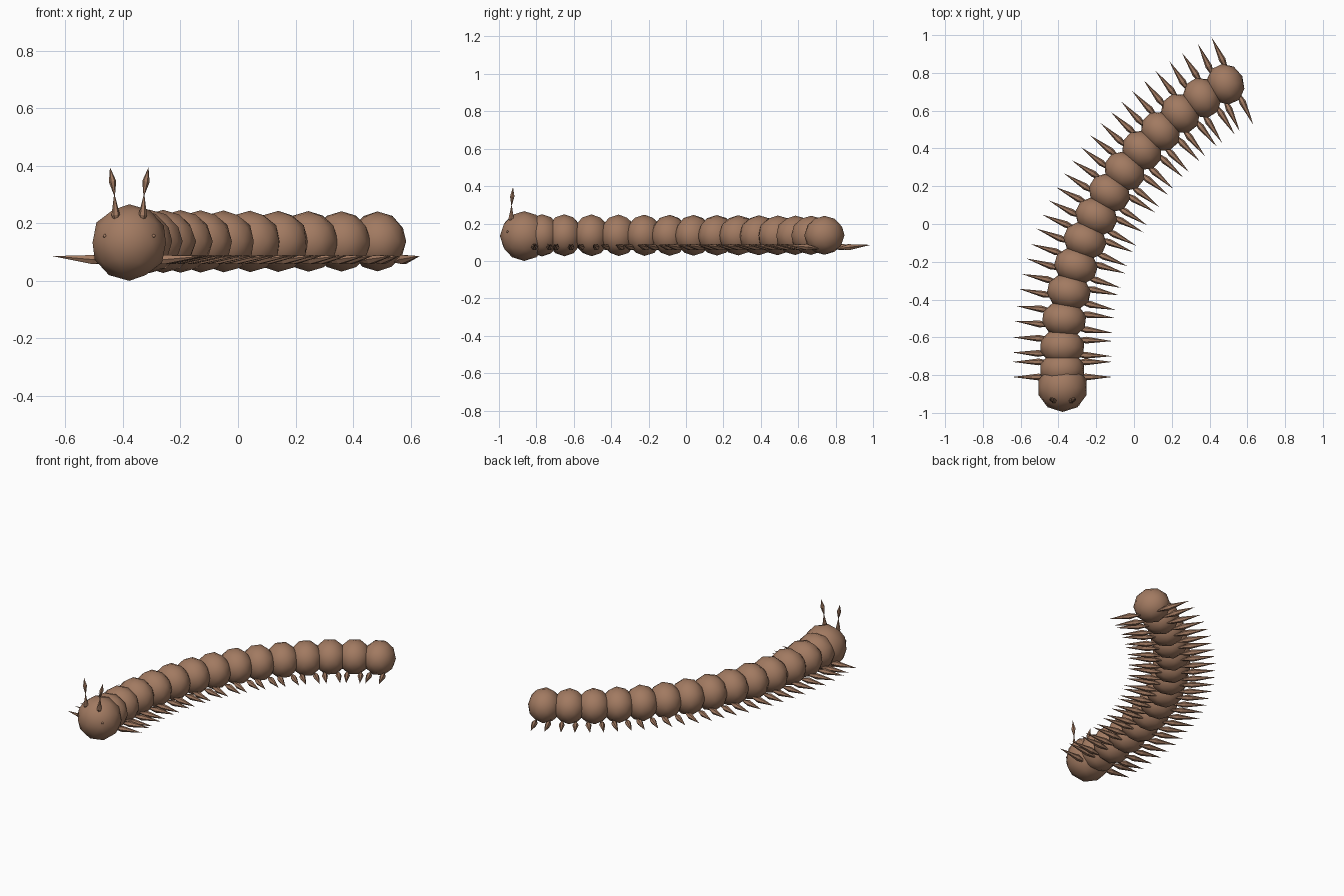
import bpy, bmesh, math
from mathutils import Vector, Matrix

if "Cube" in bpy.data.objects:
    bpy.data.objects.remove(bpy.data.objects["Cube"])

brown = bpy.data.materials.new("warm brown")
brown.diffuse_color = (0.36, 0.195, 0.12, 1)
brown.use_nodes = True
brown.node_tree.nodes["Principled BSDF"].inputs["Base Color"].default_value = brown.diffuse_color


def finish(bm, name, smooth=True):
    bmesh.ops.recalc_face_normals(bm, faces=bm.faces)
    me = bpy.data.meshes.new(name)
    bm.to_mesh(me)
    bm.free()
    me.materials.append(brown)
    for p in me.polygons:
        p.use_smooth = smooth
    ob = bpy.data.objects.new(name, me)
    bpy.context.collection.objects.link(ob)
    return ob


def ball(name, centre, radii, angle=0.0, sub=2):
    bm = bmesh.new()
    m = (Matrix.Translation(centre) @ Matrix.Rotation(angle, 4, 'Z')
         @ Matrix.Diagonal((*radii, 1)))
    bmesh.ops.create_icosphere(bm, subdivisions=sub, radius=1, matrix=m)
    return finish(bm, name)


def spindle(bm, a, mid, b, r, sides=6):
    """Double-ended spike from a to b, widest at mid."""
    a, mid, b = Vector(a), Vector(mid), Vector(b)
    rot = (b - a).to_track_quat('Z', 'Y')
    ring = []
    for i in range(sides):
        t = 2 * math.pi * i / sides
        ring.append(bm.verts.new(mid + rot @ Vector((r * math.cos(t), r * math.sin(t), 0))))
    va, vb = bm.verts.new(a), bm.verts.new(b)
    for i in range(sides):
        p, q = ring[i], ring[(i + 1) % sides]
        bm.faces.new((p, q, vb))
        bm.faces.new((q, p, va))


# Head
HEAD = Vector((-0.378, -0.865, 0.133))
ball("head", HEAD, (0.134, 0.13, 0.133))

# Curved chain of body segments
path = [(-0.38, -0.77), (-0.38, -0.65), (-0.37, -0.505), (-0.345, -0.36),
        (-0.308, -0.222), (-0.26, -0.087), (-0.20, 0.04), (-0.13, 0.165),
        (-0.05, 0.28), (0.042, 0.39), (0.14, 0.49), (0.245, 0.585),
        (0.36, 0.668), (0.485, 0.74)]
pts = [Vector((x, y, 0.137)) for x, y in path]
last = len(pts) - 1
for i, c in enumerate(pts):
    f = i / last
    if i == 0:
        tan = Vector((0, 1, 0))
    elif i == last:
        tan = Vector((0.90, 0.43, 0)).normalized()
    else:
        tan = (pts[i + 1] - pts[i - 1]).normalized()
    side = Vector((tan.y, -tan.x, 0))
    ball(f"body_segment_{i + 1}", c, (0.121 - 0.011 * f, 0.098, 0.113 - 0.009 * f),
         math.atan2(-tan.x, tan.y))

    # Two pairs of pointed legs under each segment
    bm = bmesh.new()
    for off in (-0.04, 0.04):
        for s in (-1, 1):
            foot = Vector((c.x, c.y, 0)) + tan * off
            up = Vector((0, 0, 1))
            spindle(bm, foot + side * s * 0.04 + up * 0.064,
                    foot + side * s * 0.125 + up * 0.074,
                    foot + side * s * (0.265 - 0.008 * f) + up * 0.086, 0.018)
    finish(bm, f"legs_{i + 1}", False)

# Two-part antennae and tiny eyes
for s, label in ((-1, "left"), (1, "right")):
    bm = bmesh.new()
    x = HEAD.x
    spindle(bm, (x + s * 0.045, -0.935, 0.19), (x + s * 0.047, -0.935, 0.228),
            (x + s * 0.052, -0.932, 0.305), 0.015)
    spindle(bm, (x + s * 0.05, -0.933, 0.29), (x + s * 0.058, -0.929, 0.345),
            (x + s * 0.067, -0.925, 0.395), 0.013)
    finish(bm, f"{label}_antenna", False)
    ball(f"{label}_eye", (x + s * 0.085, -0.955, 0.156), (0.007, 0.007, 0.007), sub=1)
